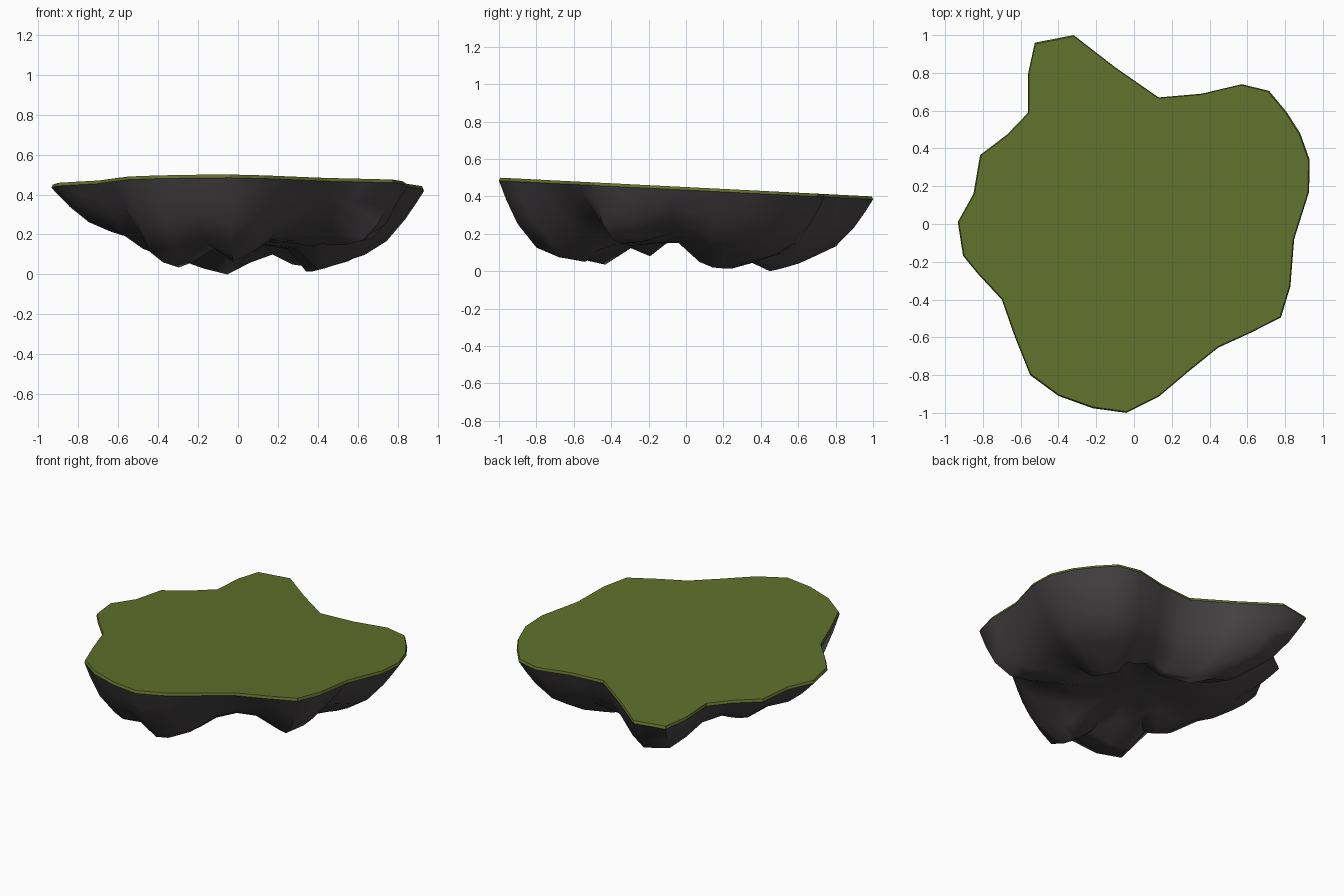
import bpy, bmesh

if "Cube" in bpy.data.objects:
    bpy.data.objects.remove(bpy.data.objects["Cube"])

# Island outline seen from above
OUTLINE = [(-.525, .96), (-.32, 1.0), (-.10, .83), (.13, .67), (.36, .69), (.57, .74),
           (.715, .705), (.81, .59), (.88, .48), (.93, .34), (.927, .17), (.848, -.08),
           (.828, -.33), (.778, -.495), (.62, -.575), (.445, -.655), (.29, -.78), (.13, -.915),
           (-.04, -1.0), (-.22, -.975), (-.40, -.91), (-.55, -.80), (-.63, -.60), (-.70, -.40),
           (-.83, -.26), (-.905, -.168), (-.933, .01), (-.85, .16), (-.815, .365), (-.67, .475),
           (-.56, .59), (-.56, .80)]
# Lowest rock height under each outline point: lobes and valleys
TIPS = [.07, .03, .0, .06, .10, .05, .04, .015, .015, .02, .05, .15, .155, .14, .17, .18,
        .17, .10, .05, .13, .065, .035, .14, .08, .14, .16, .16, .16, .14, .17, .15, .11]
# Rock wall: distance from centre, remaining share of the height
WALL = [(1.0, 1.0), (.96, .82), (.90, .58), (.80, .29), (.68, .13)]
CENTRE_Z = .165
THICK = .016


def top_z(y):
    return .45 - .05 * y


def tip_radius(i):
    # How far out the lowest point of each lobe sits
    if i in (7, 8, 9, 10):
        return .42
    if 16 <= i <= 22 or i <= 2:
        return .54
    return .48


def steepness(i):
    # Front and right corner walls drop steeply, left and right walls are shallow
    if i in (12, 13):
        return 1.9
    if 17 <= i <= 21:
        return 1.4
    if 24 <= i <= 29 or 8 <= i <= 11 or i in (14, 15):
        return .8
    return 1.0


def material(name, colour):
    m = bpy.data.materials.new(name)
    m.diffuse_color = (*colour, 1)
    m.use_nodes = True
    m.node_tree.nodes["Principled BSDF"].inputs["Base Color"].default_value = m.diffuse_color
    return m


def make(name, bm, mat):
    me = bpy.data.meshes.new(name)
    bm.to_mesh(me)
    bm.free()
    me.materials.append(mat)
    ob = bpy.data.objects.new(name, me)
    bpy.context.collection.objects.link(ob)
    return ob


def bridge(bm, a, b):
    # Outline runs clockwise, so this order faces outward with b below or inside a
    for i in range(len(a)):
        j = (i + 1) % len(a)
        bm.faces.new((a[i], a[j], b[j], b[i]))


# Grass layer: sloping top with a thin flared edge, closed below by the rock
bm = bmesh.new()
upper = [bm.verts.new((x * .993, y * .993, top_z(y))) for x, y in OUTLINE]
lower = [bm.verts.new((x, y, top_z(y) - THICK)) for x, y in OUTLINE]
bm.faces.new(upper[::-1])
bridge(bm, upper, lower)
make("grass_top", bm, material("grass green", (.118, .162, .024)))

# Rock underside: rings shrinking to lobes, then rising to a central hollow
bm = bmesh.new()
rings = []
points = list(zip(OUTLINE, TIPS))
for t, share in WALL:
    ring = []
    for i, ((x, y), tip) in enumerate(points):
        drop = top_z(y) - THICK - tip
        ring.append(bm.verts.new((x * t, y * t, tip + drop * share ** steepness(i))))
    rings.append(ring)
# Lobe tips, with a short lip before them, then the inner hollow
for scale, lift in ((1.12, .03), (1.0, 0), (.74, .75)):
    ring = []
    for i, ((x, y), tip) in enumerate(points):
        t = tip_radius(i) * scale
        z = tip + (CENTRE_Z - tip) * lift if scale < 1 else tip + lift * .4
        ring.append(bm.verts.new((x * t, y * t, z)))
    rings.append(ring)
for a, b in zip(rings, rings[1:]):
    bridge(bm, a, b)
hub = bm.verts.new((0, 0, CENTRE_Z))
last = rings[-1]
for i in range(len(last)):
    bm.faces.new((last[i], last[(i + 1) % len(last)], hub))
rock = make("rock_underside", bm, material("dark rock", (.066, .059, .063)))

bpy.ops.object.select_all(action='DESELECT')
rock.select_set(True)
bpy.context.view_layer.objects.active = rock
bpy.ops.object.shade_smooth_by_angle(angle=.9)
